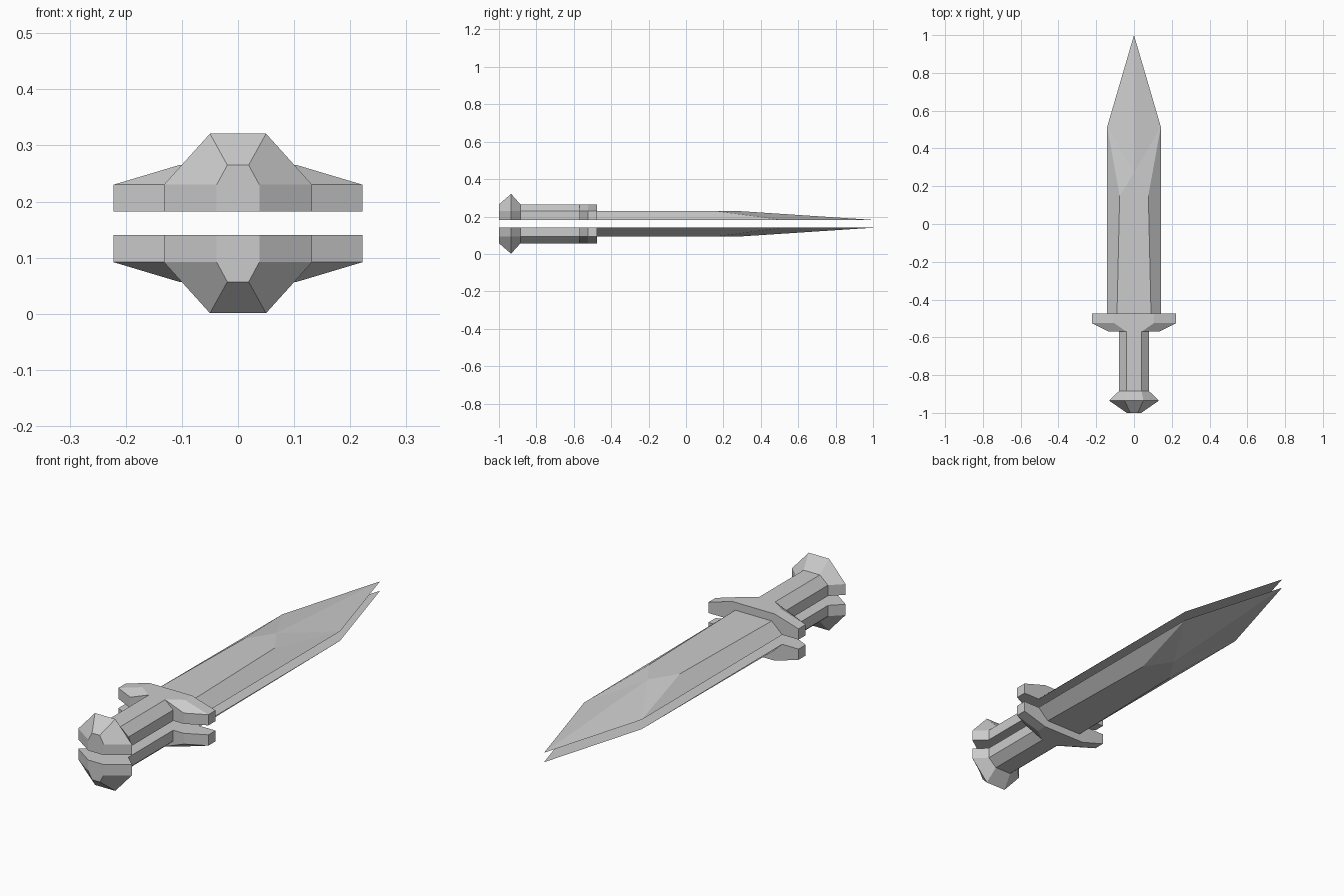
import bpy, bmesh

if "Cube" in bpy.data.objects:
    bpy.data.objects.remove(bpy.data.objects["Cube"])

MID = 0.161              # plane between the two halves
IN, SIDE, TOP = 0.021, 0.069, 0.104   # heights above that plane


def finish(name, bm, mirror_x=False):
    bmesh.ops.recalc_face_normals(bm, faces=bm.faces)
    mesh = bpy.data.meshes.new(name)
    bm.to_mesh(mesh)
    bm.free()
    ob = bpy.data.objects.new(name, mesh)
    ob.location.z = MID
    bpy.context.collection.objects.link(ob)
    mod = ob.modifiers.new("Mirror", 'MIRROR')
    mod.use_axis = (mirror_x, False, True)
    mod.merge_threshold = 0.0001
    return ob


def loft(name, sections):
    """Chamfered half-octagon sections along y: (y, half width, top half width, top)."""
    bm = bmesh.new()
    rings = []
    for y, w, wt, t in sections:
        pts = [(-w, IN), (w, IN), (w, SIDE), (wt, t), (-wt, t), (-w, SIDE)]
        rings.append([bm.verts.new((x, y, z)) for x, z in pts])
    for a, b in zip(rings, rings[1:]):
        for i in range(6):
            j = (i + 1) % 6
            bm.faces.new((a[i], a[j], b[j], b[i]))
    bm.faces.new(rings[0])
    bm.faces.new(rings[-1])
    return finish(name, bm)


# Handle parts
loft("pommel", [(-1.0, 0.038, 0.019, TOP),
                (-0.935, 0.132, 0.05, 0.16),
                (-0.885, 0.08, 0.04, TOP)])
loft("grip", [(-0.885, 0.08, 0.04, TOP), (-0.57, 0.08, 0.04, TOP)])
loft("guard", [(-0.57, 0.132, 0.04, TOP),
               (-0.525, 0.222, 0.105, TOP),
               (-0.475, 0.222, 0.105, TOP)])

# Blade: right half of the upper shell, mirrored in x and z
bm = bmesh.new()
base_mid, base_edge, shoulder, tip, top_mid, top_edge, flat_end, flat_tip = [
    bm.verts.new(p) for p in (
        (0, -0.475, IN), (0.142, -0.475, IN), (0.142, 0.515, IN), (0, 1, IN),
        (0, -0.475, SIDE), (0.09, -0.475, SIDE), (0.076, 0.15, SIDE), (0, 0.27, SIDE))]
for f in ((base_mid, tip, shoulder, base_edge),
          (top_mid, top_edge, flat_end, flat_tip),
          (top_edge, base_edge, shoulder, flat_end),
          (flat_end, shoulder, flat_tip),
          (flat_tip, shoulder, tip),
          (base_mid, base_edge, top_edge, top_mid)):
    bm.faces.new(f)
# orient the open half consistently outward
blade = finish("blade", bm, mirror_x=True)
mesh = blade.data
if mesh.polygons[1].normal.z < 0:
    mesh.flip_normals()
